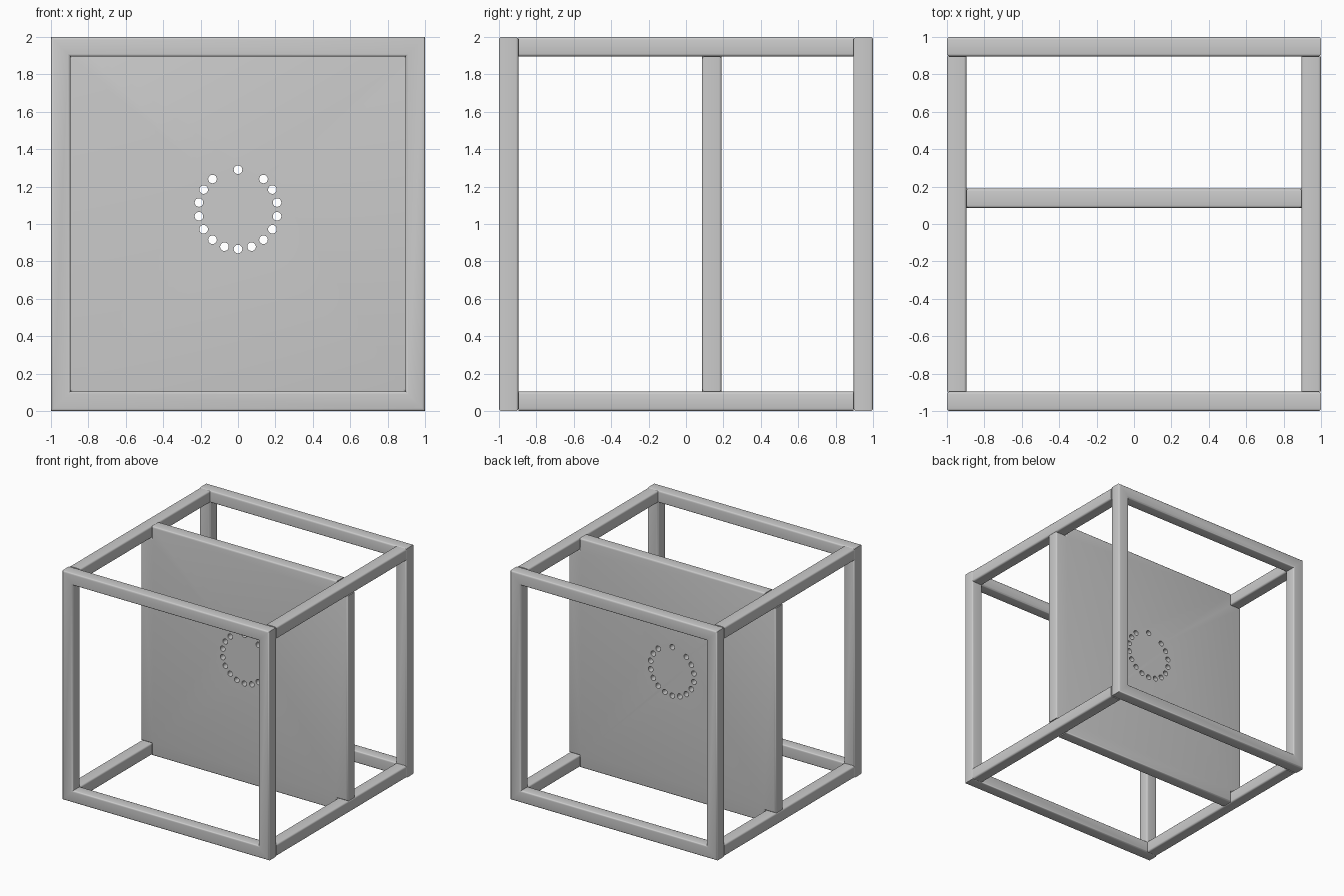
import bpy, bmesh, math
from mathutils import Matrix, Vector

if "Cube" in bpy.data.objects:
    bpy.data.objects.remove(bpy.data.objects["Cube"])

T = 0.104      # bar thickness
B = 0.014      # edge rounding


def finish(name, bm, pick):
    """Round the picked sharp edges and make a smooth-by-angle object."""
    bmesh.ops.recalc_face_normals(bm, faces=bm.faces)
    edges = [e for e in bm.edges
             if e.calc_face_angle(0) > 0.5 and pick(e.verts[1].co - e.verts[0].co)]
    if edges:
        bmesh.ops.bevel(bm, geom=edges, offset=B, segments=3, profile=0.5,
                        affect='EDGES')
    me = bpy.data.meshes.new(name)
    bm.to_mesh(me)
    bm.free()
    ob = bpy.data.objects.new(name, me)
    bpy.context.collection.objects.link(ob)
    bpy.context.view_layer.objects.active = ob
    ob.select_set(True)
    bpy.ops.object.shade_smooth_by_angle(angle=math.radians(35))
    ob.select_set(False)
    return ob


def flat_in_y(d):
    return abs(d.y) < 1e-5


def along_y(d):
    return abs(d.y) > 1e-3


def square_frame(name, y0, y1):
    bm = bmesh.new()
    corners = [(-1, -1), (1, -1), (1, 1), (-1, 1)]

    def loop(r, y):
        return [bm.verts.new((sx * r, y, 1 + sz * r)) for sx, sz in corners]

    rings = [loop(1, y0), loop(1, y1), loop(1 - T, y1), loop(1 - T, y0)]
    for a, b in zip(rings, rings[1:] + rings[:1]):
        for i in range(4):
            j = (i + 1) % 4
            bm.faces.new((a[i], a[j], b[j], b[i]))
    return finish(name, bm, flat_in_y)


# Front and back square frames
square_frame("front_frame", -1, -1 + T)
square_frame("back_frame", 1 - T, 1)

# Four side rails joining the frames
for xn, sx in (("left", -1), ("right", 1)):
    for zn, z in (("lower", T / 2), ("upper", 2 - T / 2)):
        bm = bmesh.new()
        m = Matrix.Translation((sx * (1 - T / 2), 0, z)) @ Matrix.Diagonal((T, 2 - 2 * T, T, 1))
        bmesh.ops.create_cube(bm, size=1, matrix=m)
        finish(f"{xn}_{zn}_rail", bm, along_y)

# Inner panel, notched at the corners around the rails
k = 1 - T
outline = [(-k, -1), (k, -1), (k, -k), (1, -k), (1, k), (k, k),
           (k, 1), (-k, 1), (-k, k), (-1, k), (-1, -k), (-k, -k)]
bm = bmesh.new()
face = bm.faces.new([bm.verts.new((x, 0.086, 1 + z)) for x, z in outline])
ext = bmesh.ops.extrude_face_region(bm, geom=[face])
bmesh.ops.translate(bm, vec=Vector((0, T, 0)),
                    verts=[v for v in ext["geom"] if isinstance(v, bmesh.types.BMVert)])
if not any(f.calc_center_median().y < 0.0861 for f in bm.faces):
    bm.faces.new([v for v in bm.verts if v.co.y < 0.0861])
panel = finish("inner_panel", bm, flat_in_y)

# Ring of small through holes (two positions beside the top left solid)
bm = bmesh.new()
for i in range(18):
    if i in (1, 17):
        continue
    a = math.radians(20 * i)
    m = (Matrix.Translation((0.212 * math.sin(a), 0.14, 1.078 + 0.212 * math.cos(a)))
         @ Matrix.Rotation(math.pi / 2, 4, 'X'))
    bmesh.ops.create_cone(bm, cap_ends=True, segments=24, radius1=0.023,
                          radius2=0.023, depth=0.4, matrix=m)
cutter = finish("hole_cutter", bm, lambda d: False)
cutter.hide_render = True
cutter.display_type = 'WIRE'

mod = panel.modifiers.new("holes", 'BOOLEAN')
mod.operation = 'DIFFERENCE'
mod.solver = 'EXACT'
mod.object = cutter
